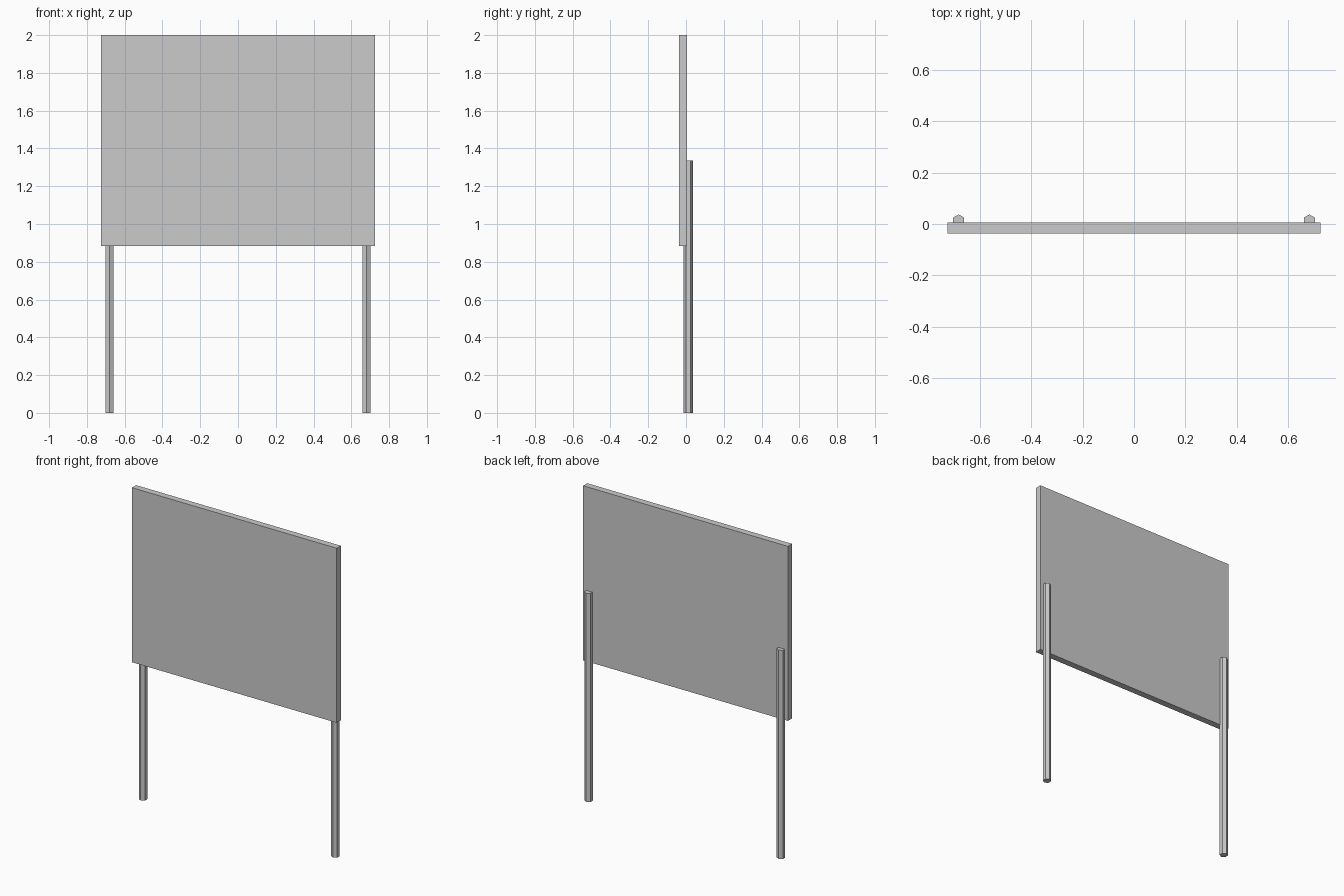
import bpy
import math

if "Cube" in bpy.data.objects:
    bpy.data.objects.remove(bpy.data.objects["Cube"])

# Flat sign panel
y_front, y_back = -0.037, 0.005
z_low, z_high = 0.883, 2.0
bpy.ops.mesh.primitive_cube_add(
    size=1, location=(0, (y_front + y_back) / 2, (z_low + z_high) / 2))
panel = bpy.context.object
panel.name = "sign_panel"
panel.scale = (1.45, y_back - y_front, z_high - z_low)
bpy.ops.object.transform_apply(location=False, rotation=False, scale=True)

# Two hexagonal posts, corners pointing to the front and back
post_radius, post_height = 0.0247, 1.336
for side, x in (("left", -0.681), ("right", 0.681)):
    bpy.ops.mesh.primitive_cylinder_add(
        vertices=6, radius=post_radius, depth=post_height,
        location=(x, 0.037 - post_radius, post_height / 2))
    bpy.context.object.name = side + "_post"
